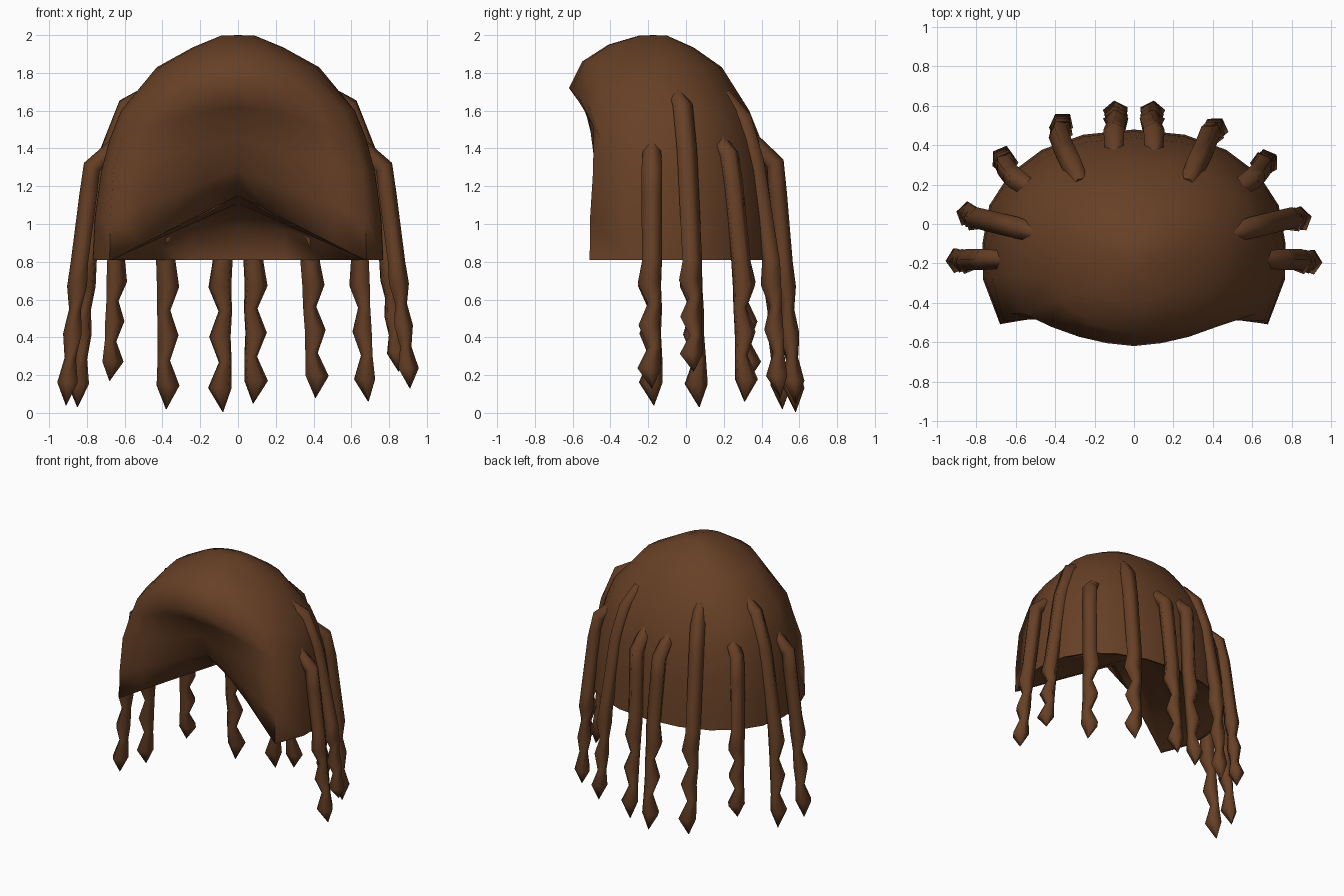
import bpy, bmesh, math, random
from mathutils import Vector

if "Cube" in bpy.data.objects:
    bpy.data.objects.remove(bpy.data.objects["Cube"])

random.seed(4)
brown = bpy.data.materials.new("brown_hair")
brown.diffuse_color = (0.135, 0.051, 0.019, 1)
brown.use_nodes = True
brown.node_tree.nodes["Principled BSDF"].inputs["Base Color"].default_value = brown.diffuse_color


def finish(bm, name, angle):
    bmesh.ops.remove_doubles(bm, verts=bm.verts, dist=0.0005)
    bmesh.ops.recalc_face_normals(bm, faces=bm.faces)
    me = bpy.data.meshes.new(name)
    bm.to_mesh(me)
    bm.free()
    me.materials.append(brown)
    ob = bpy.data.objects.new(name, me)
    bpy.context.collection.objects.link(ob)
    bpy.ops.object.select_all(action='DESELECT')
    ob.select_set(True)
    bpy.context.view_layer.objects.active = ob
    bpy.ops.object.shade_smooth_by_angle(angle=math.radians(angle))
    return ob


# Hair cap rows: front centre z, front centre y, side z, half width, back y, front corner, bulge
ROWS = [
    (1.997, -0.25, 1.997, 0.09, -0.10, None, 0),
    (1.95, -0.41, 1.935, 0.24, 0.04, None, 0),
    (1.86, -0.55, 1.83, 0.43, 0.19, None, 0),
    (1.72, -0.62, 1.60, 0.62, 0.335, (0.56, -0.455), 0.035),
    (1.62, -0.545, 1.45, 0.68, 0.395, (0.62, -0.455), 0.015),
    (1.46, -0.46, 1.28, 0.725, 0.44, (0.66, -0.492), 0.0),
    (1.29, -0.395, 1.03, 0.76, 0.47, (0.675, -0.508), 0.0),
    (1.15, -0.21, 0.81, 0.77, 0.48, (0.68, -0.51), 0.0),
]
NF, NB = 5, 6


def half_row(zc, fy, zs, w, by, corner, bulge):
    """Points from the front centre around the right side to the back centre."""
    pts = []
    y0 = -0.10 if corner else -0.15
    if corner is None:
        for i in range(NF):
            f = i / (NF - 1)
            a = math.radians(58) * f
            pts.append((w * math.sin(a), y0 + (fy - y0) * math.cos(a) ** 0.9, zc + (zs - zc) * f * f))
        a = math.radians(74)
        pts.append((w * math.sin(a), y0 + (fy - y0) * math.cos(a), zs))
    else:
        cx, cy = corner
        for i in range(NF):
            f = i / (NF - 1)
            # the brow row curves, the face opening runs straight
            fz = f ** 1.6 if bulge else f
            pts.append((cx * f, fy + (cy - fy) * f - bulge * 4 * f * (1 - f), zc + (zs - zc) * fz))
        pts.append((cx + (w - cx) * 0.97, cy + (y0 - cy) * 0.56, zs))
    for i in range(NB):
        a = math.pi / 2 * i / (NB - 1)
        c = max(math.cos(a), 0) ** 0.93
        pts.append((w * c, y0 + (by - y0) * math.sin(a) ** 0.93, zs))
    return pts


def full_row(half):
    return half + [(-x, y, z) for x, y, z in half[-2:0:-1]]


def bridge(bm, a, b):
    n = len(a)
    for i in range(n):
        j = (i + 1) % n
        bm.faces.new((a[i], a[j], b[j], b[i]))


bm = bmesh.new()
rows = [[bm.verts.new(p) for p in full_row(half_row(*r))] for r in ROWS]
for a, b in zip(rows, rows[1:]):
    bridge(bm, a, b)
top = bm.verts.new((0, -0.175, 2.0))
n = len(rows[0])
for i in range(n):
    bm.faces.new((top, rows[0][i], rows[0][(i + 1) % n]))

# Hollow underside: inner back wall rising to an arc, closed by a concave roof
half = half_row(*ROWS[-1])
lip, arc = [], []
for i, (x, y, z) in enumerate(half):
    if i < NF:
        lip.append((x * 0.985, y + 0.012, z))
        arc.append((x * 0.97, y + 0.025, z + 0.004))
    else:
        lip.append((x * 0.98, -0.1 + (y + 0.1) * 0.98, z))
        rise = 0.175 * max(0, 1 - (x / 0.68) ** 2)
        arc.append((x * 0.965, -0.1 + (y + 0.1) * 0.965, z + rise + 0.004))
lip = [bm.verts.new(p) for p in full_row(lip)]
arc = [bm.verts.new(p) for p in full_row(arc)]
bridge(bm, rows[-1], lip)
bridge(bm, lip, arc)
roof = bm.verts.new((0, 0.05, 1.11))
for i in range(n):
    bm.faces.new((roof, arc[i], arc[(i + 1) % n]))
finish(bm, "hair_cap", 82)


# Hanging locks: a bowed upper part hugging the cap, then a zigzag to a point
def lock(name, root, elbow, hip, tip, bow):
    root, elbow, hip, tip = map(Vector, (root, elbow, hip, tip))
    out = Vector((hip.x, hip.y + 0.15, 0)).normalized()
    side = Vector((-out.y, out.x, 0))
    shoulder = elbow.lerp(hip, 0.28) + out * bow
    path = [(root, 0.048), (elbow, 0.057), (shoulder, 0.057), (hip, 0.056)]
    s = random.choice((-1, 1))
    for f, r in ((0.17, 0.064), (0.33, 0.038), (0.50, 0.06), (0.67, 0.036), (0.84, 0.066), (1.0, 0.002)):
        shift = side * (0.014 * s) if f < 0.9 else Vector()
        s = -s
        path.append((hip.lerp(tip, f) + shift, r))
    bm = bmesh.new()
    rings = []
    for k, (p, r) in enumerate(path):
        if k == 0:
            t = (elbow - root).normalized()
        elif k == 1:
            t = ((elbow - root).normalized() + (shoulder - elbow).normalized()).normalized()
        else:
            t = Vector((0, 0, -1))
        v = t.cross(side).normalized()
        ring = []
        for i in range(5):
            a = 2 * math.pi * i / 5 + math.pi / 2
            ring.append(bm.verts.new(p + side * (r * math.cos(a)) + v * (r * 0.9 * math.sin(a))))
        rings.append(ring)
    for a, b in zip(rings, rings[1:]):
        bridge(bm, a, b)
    bm.faces.new(rings[0])
    bm.faces.new(rings[-1])
    finish(bm, name, 80)


# Right-hand layout: root, elbow, hip, bow; then tips for the right and left lock
LOCKS = [
    ("front_side", (0.65, -0.18, 1.41), (0.77, -0.18, 1.30), (0.835, -0.18, 0.80), 0.0,
     (0.91, -0.18, 0.13), (-0.91, -0.17, 0.04)),
    ("side", (0.49, -0.05, 1.68), (0.59, -0.02, 1.62), (0.795, 0.03, 0.80), 0.035,
     (0.85, 0.04, 0.22), (-0.85, 0.07, 0.03)),
    ("rear_side", (0.50, 0.16, 1.46), (0.595, 0.225, 1.37), (0.65, 0.29, 0.80), 0.01,
     (0.69, 0.31, 0.06), (-0.68, 0.33, 0.17)),
    ("rear", (0.27, 0.20, 1.68), (0.315, 0.305, 1.55), (0.38, 0.455, 0.80), 0.025,
     (0.41, 0.50, 0.08), (-0.38, 0.51, 0.02)),
    ("back", (0.10, 0.34, 1.45), (0.10, 0.47, 1.32), (0.08, 0.515, 0.80), 0.0,
     (0.08, 0.58, 0.05), (-0.08, 0.58, 0.005)),
]
for name, root, elbow, hip, bow, tip_r, tip_l in LOCKS:
    lock(name + "_lock_right", root, elbow, hip, tip_r, bow)
    flip = [(-p[0], p[1], p[2]) for p in (root, elbow, hip)]
    lock(name + "_lock_left", *flip, tip_l, bow)
